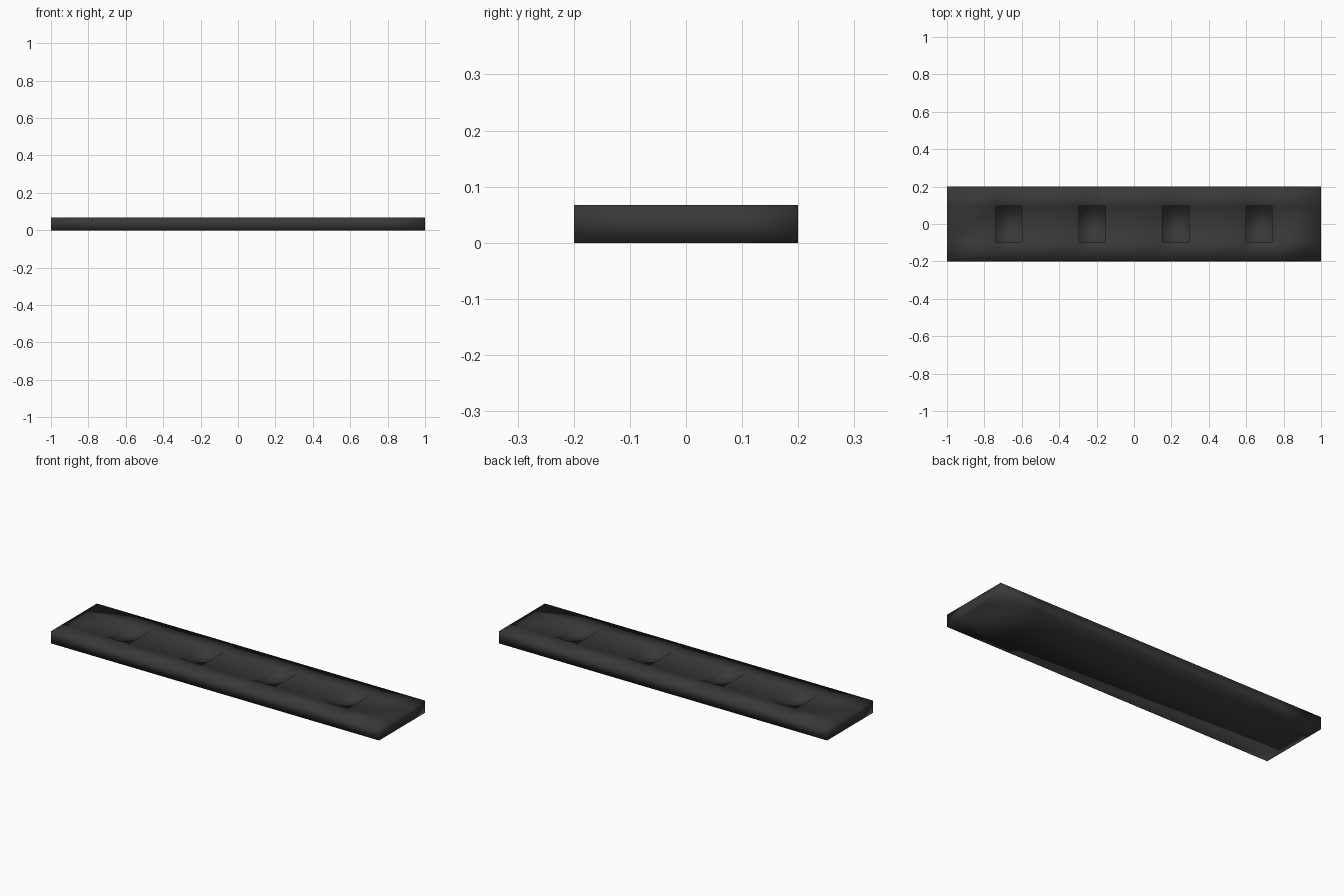
import bpy, bmesh

if "Cube" in bpy.data.objects:
    bpy.data.objects.remove(bpy.data.objects["Cube"])

LENGTH, WIDTH, HEIGHT = 2.0, 0.4, 0.067
CENTRES = [-0.668, -0.223, 0.223, 0.668]
POCKET_X, POCKET_Y, DEPTH = 0.07, 0.095, 0.02   # half sizes and depth

mat = bpy.data.materials.new("charcoal")
mat.diffuse_color = (0.04, 0.04, 0.04, 1)
mat.use_nodes = True
mat.node_tree.nodes["Principled BSDF"].inputs["Base Color"].default_value = mat.diffuse_color

bm = bmesh.new()

# top grid: columns flare a little towards the long edges
rows = []
for y in (-WIDTH / 2, -POCKET_Y, POCKET_Y, WIDTH / 2):
    half = POCKET_X if abs(y) < 0.15 else 0.1
    xs = [-LENGTH / 2] + [c + s * half for c in CENTRES for s in (-1, 1)] + [LENGTH / 2]
    rows.append([bm.verts.new((x, y, HEIGHT)) for x in xs])
pockets = []
for j in range(3):
    for i in range(9):
        f = bm.faces.new((rows[j][i], rows[j][i + 1], rows[j + 1][i + 1], rows[j + 1][i]))
        if j == 1 and i % 2 == 1:
            pockets.append(f)

# sides and underside
outline = rows[0] + [rows[1][-1], rows[2][-1]] + rows[3][::-1] + [rows[2][0], rows[1][0]]
base = [bm.verts.new((v.co.x, v.co.y, 0)) for v in outline]
n = len(outline)
for k in range(n):
    m = (k + 1) % n
    bm.faces.new((outline[k], base[k], base[m], outline[m]))
bm.faces.new(base[::-1])

# sink the four shallow pockets
for f in bmesh.ops.extrude_discrete_faces(bm, faces=pockets)["faces"]:
    for v in f.verts:
        v.co.z -= DEPTH
bmesh.ops.remove_doubles(bm, verts=bm.verts, dist=1e-5)
bmesh.ops.recalc_face_normals(bm, faces=bm.faces)
for f in bm.faces:
    f.smooth = True

mesh = bpy.data.meshes.new("slab_with_pockets")
bm.to_mesh(mesh)
bm.free()
mesh.materials.append(mat)
bpy.context.collection.objects.link(bpy.data.objects.new("slab_with_pockets", mesh))
